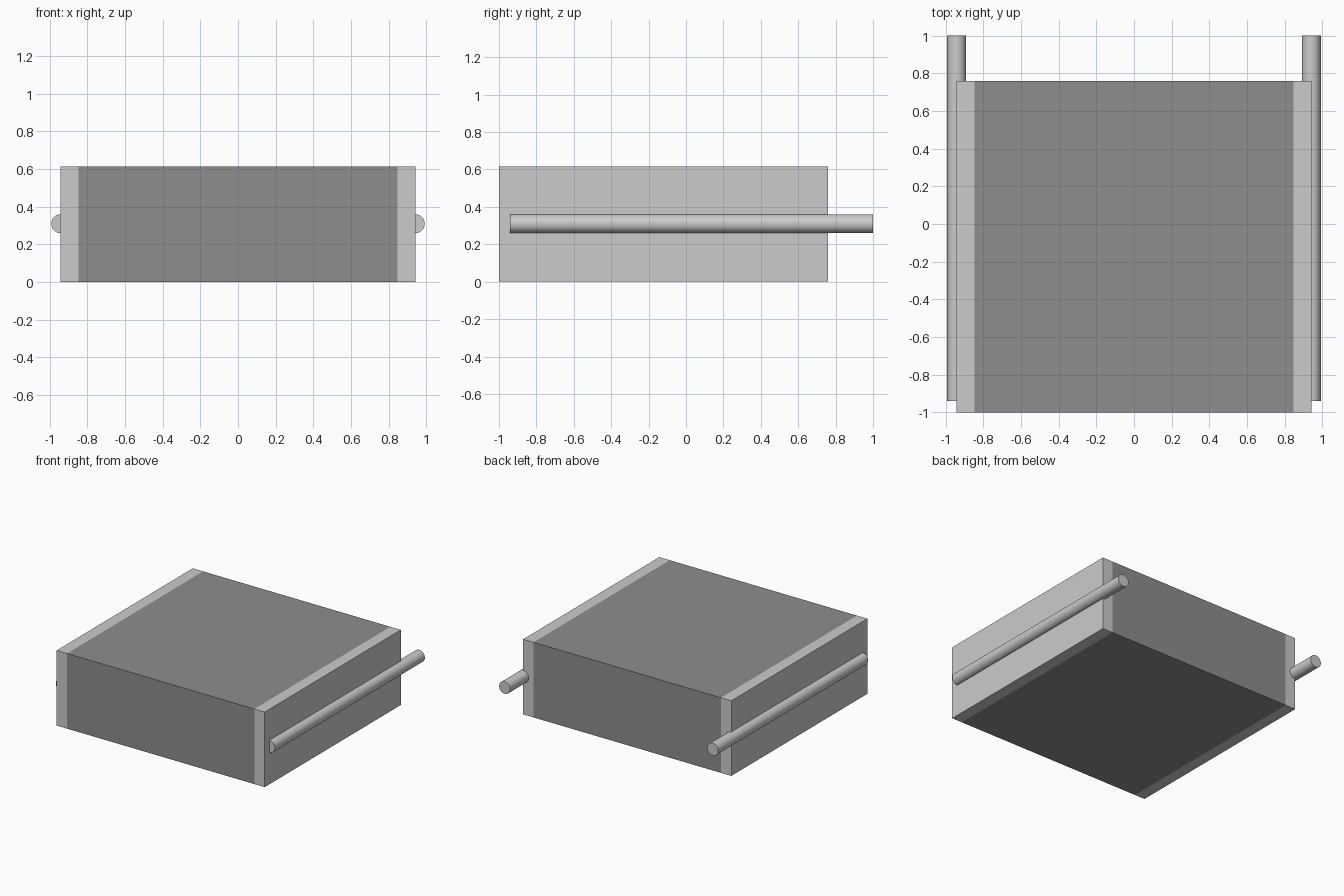
import bpy
import math

if "Cube" in bpy.data.objects:
    bpy.data.objects.remove(bpy.data.objects["Cube"])

Y0, Y1, H = -1.0, 0.76, 0.615
CORE_X, PANEL_X = 0.848, 0.942


def box(name, x0, x1):
    bpy.ops.mesh.primitive_cube_add(size=1, location=((x0 + x1) / 2, (Y0 + Y1) / 2, H / 2))
    o = bpy.context.object
    o.name = name
    o.scale = (x1 - x0, Y1 - Y0, H)
    bpy.ops.object.transform_apply(location=False, rotation=False, scale=True)
    return o


# Dark central block
core = box("core_block", -CORE_X, CORE_X)
dark = bpy.data.materials.new("dark_grey")
dark.diffuse_color = (0.27, 0.27, 0.27, 1)
dark.use_nodes = True
dark.node_tree.nodes["Principled BSDF"].inputs["Base Color"].default_value = dark.diffuse_color
core.data.materials.append(dark)

for side, s in (("left", -1), ("right", 1)):
    # Light side panel
    box(side + "_panel", *sorted((s * CORE_X, s * PANEL_X)))

    # Rod half sunk into the panel, sticking out at the back
    bpy.ops.mesh.primitive_cylinder_add(
        vertices=32, radius=0.05, depth=1.94,
        location=(s * PANEL_X, 0.03, 0.31), rotation=(math.pi / 2, 0, 0))
    bpy.context.object.name = side + "_rod"
    bpy.ops.object.shade_smooth_by_angle()
